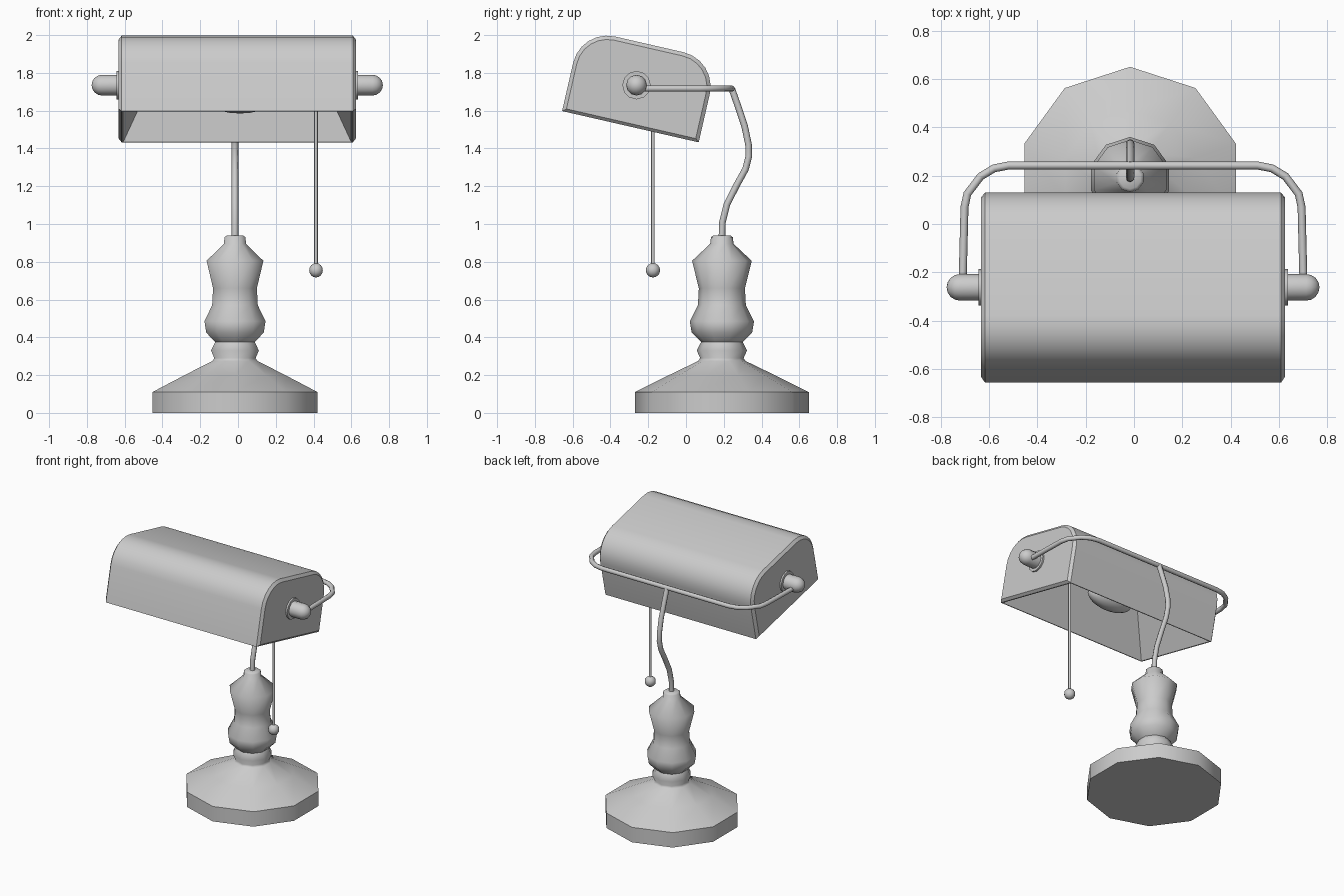
import bpy, bmesh, math
from mathutils import Vector, Matrix

if "Cube" in bpy.data.objects:
    bpy.data.objects.remove(bpy.data.objects["Cube"])

CX = -0.004   # centre of the shade in x


def finish(name, bm, angle):
    bmesh.ops.recalc_face_normals(bm, faces=bm.faces)
    me = bpy.data.meshes.new(name)
    bm.to_mesh(me)
    bm.free()
    ob = bpy.data.objects.new(name, me)
    bpy.context.collection.objects.link(ob)
    bpy.ops.object.select_all(action='DESELECT')
    ob.select_set(True)
    bpy.context.view_layer.objects.active = ob
    bpy.ops.object.shade_smooth_by_angle(angle=math.radians(angle))
    return ob


def lathe(name, profile, sides, matrix, start=90, angle=60):
    """Revolve (radius, height) points about local z; zero radius closes to a pole."""
    bm = bmesh.new()
    rings = []
    for r, h in profile:
        n = sides if r > 0 else 1
        rings.append([bm.verts.new((r * math.cos(a), r * math.sin(a), h))
                      for a in (math.radians(start) + math.tau * i / sides for i in range(n))])
    for a, b in zip(rings, rings[1:]):
        for i in range(sides):
            j = (i + 1) % sides
            quad = [a[i % len(a)], a[j % len(a)], b[j % len(b)], b[i % len(b)]]
            bm.faces.new(list(dict.fromkeys(quad)))
    for ring in (rings[0], rings[-1]):
        if len(ring) > 1:
            bm.faces.new(ring)
    bm.transform(matrix)
    return finish(name, bm, angle)


def tube(name, points, radius):
    cu = bpy.data.curves.new(name, 'CURVE')
    cu.dimensions = '3D'
    cu.bevel_depth = radius
    cu.bevel_resolution = 2
    cu.use_fill_caps = True
    sp = cu.splines.new('POLY')
    sp.points.add(len(points) - 1)
    for p, co in zip(sp.points, points):
        p.co = (*co, 1)
    ob = bpy.data.objects.new(name, cu)
    bpy.context.collection.objects.link(ob)
    return ob


# turned ten-sided base and column
lathe("base_column", [(.46, 0), (.46, .11), (.28, .2), (.125, .275), (.115, .29),
                      (.133, .33), (.11, .375), (.16, .425), (.17, .485), (.127, .57),
                      (.122, .66), (.158, .805), (.062, .895), (.058, .93), (.045, .94)],
      10, Matrix.Translation((-.016, .19, 0)))

# bent stem
tube("stem", [(-.016, y, z) for y, z in
              [(.19, .92), (.193, 1.01), (.217, 1.105), (.268, 1.205), (.315, 1.29),
               (.333, 1.36), (.331, 1.42), (.31, 1.52), (.28, 1.61), (.243, 1.715)]], .0175)

# yoke bar around the back of the shade
half = [(.705, -.25), (.697, .07), (.685, .125), (.63, .197), (.575, .23), (.515, .242)]
tube("yoke_bar", [(CX + x, y, 1.717) for x, y in half] +
     [(CX - x, y, 1.717) for x, y in reversed(half)], .0165)

# shade: rounded-top extrusion with bevelled ends and a tapering hollow below
W, H, R = .742, .447, .185


def section(d):
    pts = [(W - d, d * .8), (d, d * .8)]
    for cx, a0 in ((R, 180), (W - R, 90)):
        for i in range(7):
            a = math.radians(a0 - 15 * i)
            pts.append((cx + (R - d) * math.cos(a), H - R + (R - d) * math.sin(a)))
    return pts


bm = bmesh.new()
loops = [[bm.verts.new((x, u, n)) for u, n in section(d)]
         for x, d in ((-.628, .02), (-.612, 0), (.612, 0), (.628, .02))]
bm.faces.new(loops[0])
bm.faces.new(loops[-1])
bottom = None
for k, (a, b) in enumerate(zip(loops, loops[1:])):
    for i in range(len(a)):
        j = (i + 1) % len(a)
        f = bm.faces.new((a[i], a[j], b[j], b[i]))
        if k == 1 and i == 0:
            bottom = f
bmesh.ops.recalc_face_normals(bm, faces=bm.faces)
bmesh.ops.inset_region(bm, faces=[bottom], thickness=.012)
ext = bmesh.ops.extrude_discrete_faces(bm, faces=[bottom])["faces"][0]
for v in ext.verts:
    v.co.x -= math.copysign(.17, v.co.x)
    v.co.y -= math.copysign(.075, v.co.y - W / 2)
    v.co.z += .36
tilt = Matrix.Translation((CX, -.656, 1.598)) @ Matrix.Rotation(-math.radians(12.9), 4, 'X')
bm.transform(tilt)
finish("shade", bm, 35)

# end knobs with flanges
dome = [(.055 * math.cos(math.radians(a)), .088 + .055 * math.sin(math.radians(a)))
        for a in (0, 22, 45, 68)]
for side, label in ((1, "right"), (-1, "left")):
    m = Matrix.Translation((CX + side * .628, -.262, 1.735)) @ Matrix.Rotation(side * math.pi / 2, 4, 'Y')
    lathe(label + "_flange", [(.075, -.005), (.075, .012)], 12, m, angle=35)
    lathe(label + "_knob", [(.055, 0)] + dome + [(0, .143)], 12, m, angle=50)

# bulb inside the shade
bm = bmesh.new()
bmesh.ops.create_uvsphere(bm, u_segments=16, v_segments=10, radius=1,
                          matrix=Matrix.Translation((.01, -.24, 1.665)) @ Matrix.Diagonal((.18, .08, .08, 1)))
finish("bulb", bm, 60)

# pull cord and ball
tube("pull_cord", [(.413, -.175, 1.8), (.413, -.175, .76)], .0095)
bm = bmesh.new()
bmesh.ops.create_uvsphere(bm, u_segments=10, v_segments=8, radius=.038,
                          matrix=Matrix.Translation((.413, -.175, .755)))
finish("pull_ball", bm, 60)
